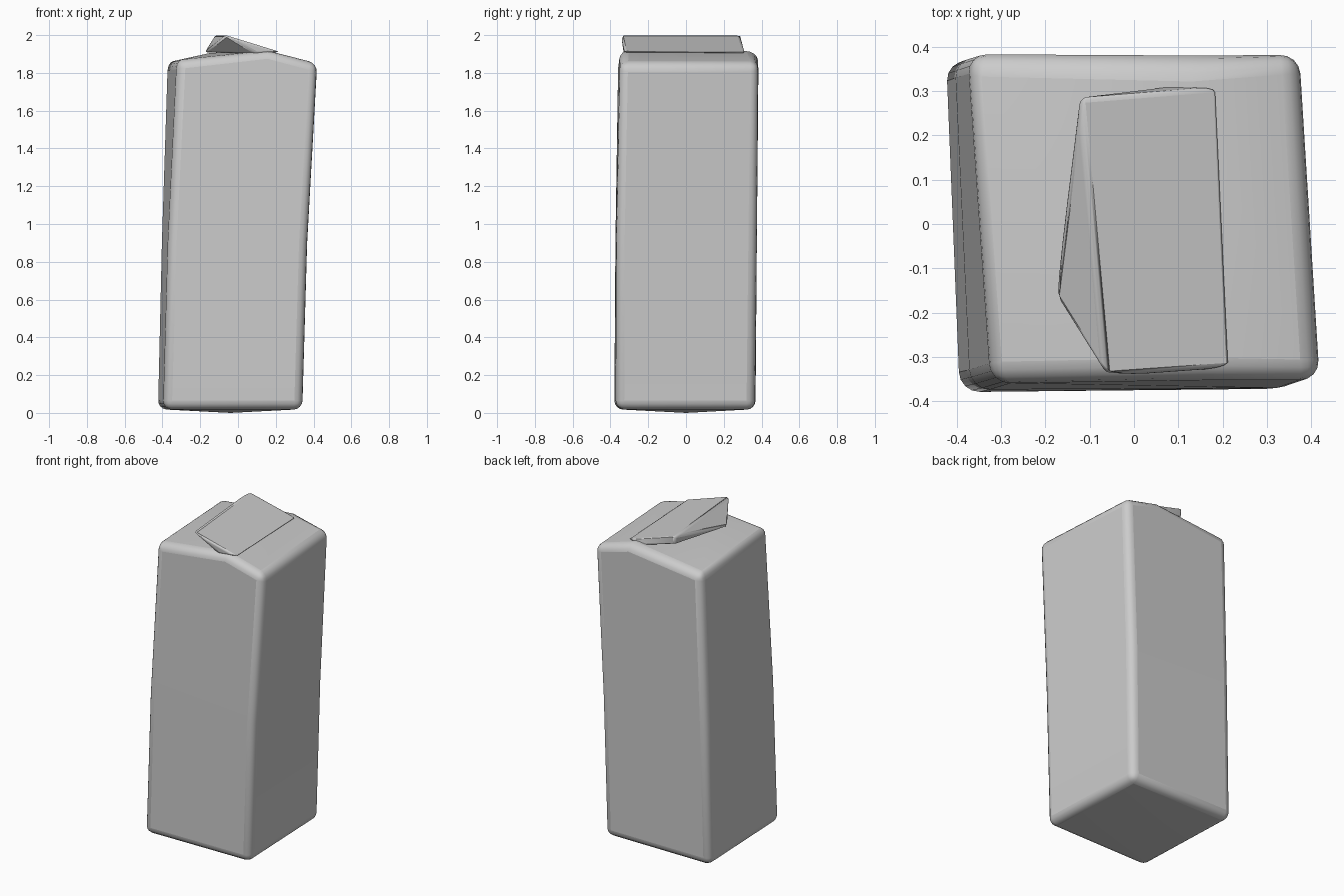
import bpy
import bmesh

cube = bpy.data.objects.get("Cube")
if cube:
    bpy.data.objects.remove(cube, do_unlink=True)


def finish(name, bm, width, segments):
    """Turn a bmesh into a softly bevelled, smooth-shaded object."""
    bmesh.ops.recalc_face_normals(bm, faces=bm.faces[:])
    mesh = bpy.data.meshes.new(name)
    bm.to_mesh(mesh)
    bm.free()
    obj = bpy.data.objects.new(name, mesh)
    bpy.context.collection.objects.link(obj)
    bpy.ops.object.select_all(action='DESELECT')
    obj.select_set(True)
    bpy.context.view_layer.objects.active = obj
    bpy.ops.object.shade_smooth_by_angle(angle=0.6)
    bevel = obj.modifiers.new("soft_edges", 'BEVEL')
    bevel.width = width
    bevel.segments = segments
    bevel.limit_method = 'ANGLE'
    bevel.angle_limit = 0.6
    # keep the bevel ahead of any smoothing modifier
    obj.modifiers.move(len(obj.modifiers) - 1, 0)
    return obj


# Leaning carton body: rings of front right, front left, back left, back right
rings = [
    [(-.395, -.38, .02), (.342, -.372, .02), (.315, .365, .02), (-.425, .368, .02)],
    [(-.37, -.374, .9), (.368, -.37, .9), (.335, .375, .9), (-.405, .375, .9)],
    [(-.322, -.36, 1.865), (.422, -.352, 1.85), (.375, .385, 1.85), (-.375, .385, 1.855)],
]
bm = bmesh.new()
loops = [[bm.verts.new(p) for p in ring] for ring in rings]
ridge_front = bm.verts.new((.16, -.348, 1.92))
ridge_back = bm.verts.new((.14, .37, 1.915))
base = bm.verts.new((-.04, 0, 0))
low, mid, top = loops
for i in range(4):
    j = (i + 1) % 4
    bm.faces.new((base, low[j], low[i]))
    bm.faces.new((low[i], low[j], mid[j], mid[i]))
    wall = [mid[i], mid[j], top[j]]
    if i == 0:
        wall.append(ridge_front)
    elif i == 2:
        wall.append(ridge_back)
    bm.faces.new(wall + [top[i]])

# Shallow gable roof, slightly puffed on the side below the flap
bm.faces.new((top[1], top[2], ridge_back, ridge_front))
puff = bm.verts.new((-.15, 0, 1.905))
slope = [top[3], top[0], ridge_front, ridge_back]
for i in range(4):
    bm.faces.new((slope[i], slope[(i + 1) % 4], puff))
finish("carton_body", bm, .045, 4)

# Folded sealing flap: a wedge that rises from the ridge to a free lip
bm = bmesh.new()
for p in [
    (.22, -.325, 1.912), (.19, .31, 1.908),
    (-.065, -.345, 2.0), (-.122, .285, 2.0),
    (-.178, -.165, 1.91), (-.12, .28, 1.95),
    (.1, -.33, 1.9), (.1, .312, 1.895),
]:
    bm.verts.new(p)
bmesh.ops.convex_hull(bm, input=bm.verts[:])
bmesh.ops.dissolve_limit(bm, angle_limit=.05, verts=bm.verts[:], edges=bm.edges[:])
finish("top_flap", bm, .012, 3)
